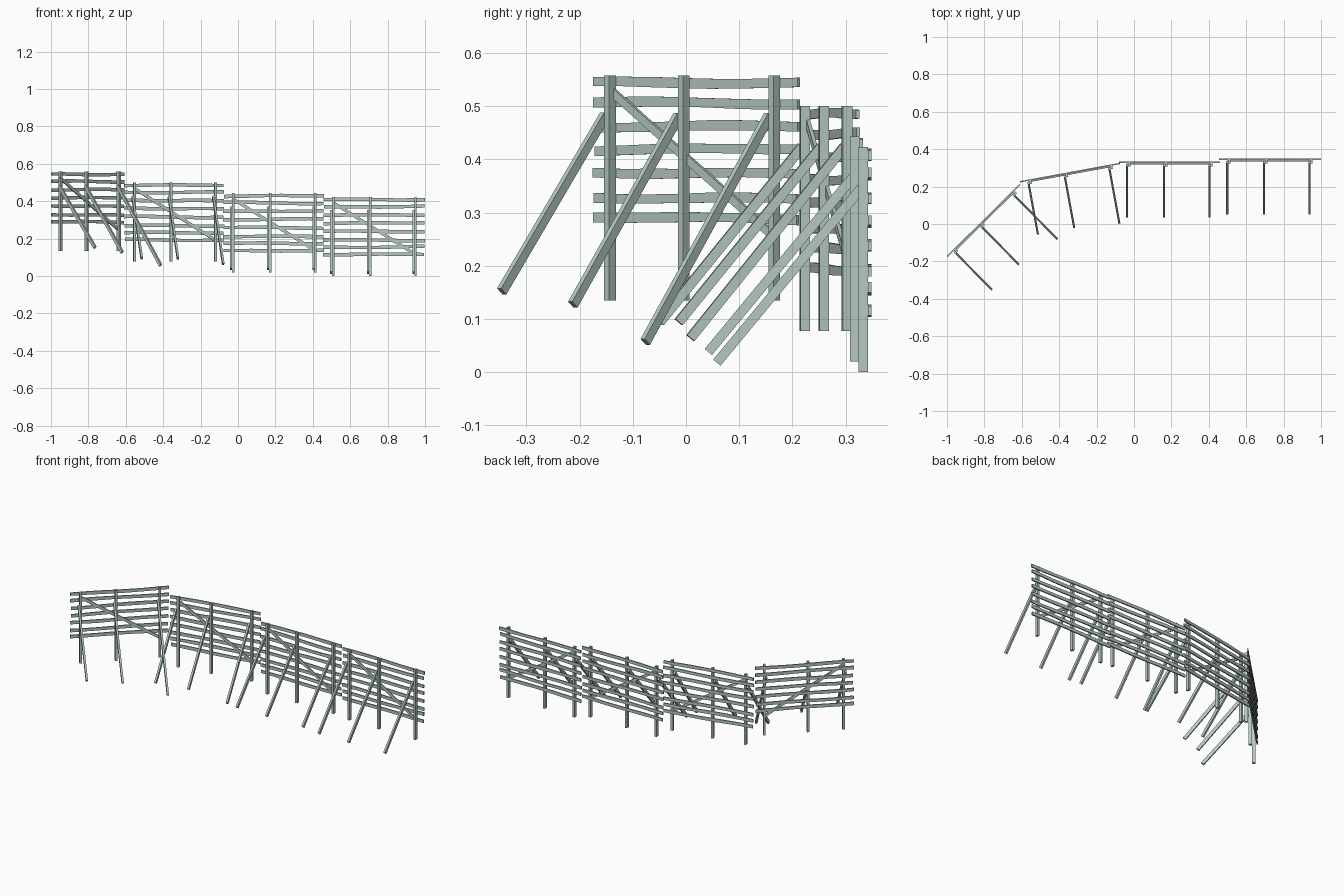
import bpy, math, random
from mathutils import Matrix, Vector

if "Cube" in bpy.data.objects:
    bpy.data.objects.remove(bpy.data.objects["Cube"])

random.seed(4)
wood = bpy.data.materials.new("pale grey green wood")
wood.diffuse_color = (0.46, 0.58, 0.52, 1)
wood.use_nodes = True
wood.node_tree.nodes["Principled BSDF"].inputs["Base Color"].default_value = wood.diffuse_color


def make(name, verts, faces, frame):
    mesh = bpy.data.meshes.new(name)
    mesh.from_pydata([frame @ Vector(v) for v in verts], [], faces)
    mesh.materials.append(wood)
    bpy.context.collection.objects.link(bpy.data.objects.new(name, mesh))


def loft(name, rings, frame):
    """Skin a row of four-cornered sections and cap both ends."""
    faces = [(3, 2, 1, 0)]
    for i in range(len(rings) - 1):
        for k in range(4):
            a, b = 4 * i + k, 4 * i + (k + 1) % 4
            faces.append((a, b, b + 4, a + 4))
    e = 4 * (len(rings) - 1)
    faces.append((e, e + 1, e + 2, e + 3))
    make(name, [v for r in rings for v in r], faces, frame)


def beam(name, a, b, side, w, d, frame):
    """Square-cut timber from a to b, w wide along side, d deep across."""
    a, b, s = Vector(a), Vector(b), Vector(side)
    t = (b - a).normalized().cross(s)
    corners = [s * (w / 2 * i) + t * (d / 2 * j)
               for i, j in ((-1, -1), (1, -1), (1, 1), (-1, 1))]
    loft(name, [[p + c for c in corners] for p in (a, b)], frame)


def rail(name, length, z, frame):
    """Thin horizontal slat with a slightly warped, weathered edge."""
    rings = []
    n = 7
    x0, x1 = random.uniform(-0.001, 0.005), length - random.uniform(-0.001, 0.005)
    tilt, phase = random.uniform(-0.003, 0.003), random.uniform(0, 6.28)
    for i in range(n + 1):
        f = i / n
        x = x0 + (x1 - x0) * f
        c = z + tilt * (2 * f - 1) + 0.002 * math.sin(phase + 6 * f)
        h = 0.0091 + random.uniform(-0.0007, 0.0007)
        rings.append([(x, -0.007, c - h), (x, 0, c - h),
                      (x, 0, c + h), (x, -0.007, c + h)])
    loft(name, rings, frame)


# start x, start y, angle, length, post foot, rail count, strut (drop, reach)
panels = [
    (-1.000, -0.170, 44.7, 0.546, 0.135, 7, ((0.330, 0.272), (0.355, 0.279), (0.425, 0.327))),
    (-0.610, 0.229, 10.4, 0.544, 0.077, 8, ((0.330, 0.272), (0.330, 0.272), (0.360, 0.294))),
    (-0.080, 0.333, 0.0, 0.540, 0.020, 8, ((0.329, 0.272),) * 3),
    (0.455, 0.349, 0.0, 0.545, 0.000, 8, ((0.329, 0.272),) * 3),
]
rail_drops = (0.014, 0.052, 0.096, 0.139, 0.184, 0.231, 0.268, 0.307)

for p, (x, y, ang, length, foot, count, struts) in enumerate(panels, 1):
    frame = Matrix.Translation((x, y, 0)) @ Matrix.Rotation(math.radians(ang), 4, 'Z')
    top = foot + 0.423
    # slats
    for i in range(count):
        rail(f"panel_{p}_rail_{i + 1}", length, top - rail_drops[i], frame)
    # upright posts with a leaning strut beside each
    for i, (px, (drop, reach)) in enumerate(zip((0.055, 0.252, 0.494), struts), 1):
        beam(f"panel_{p}_post_{i}", (px, -0.016, foot), (px, -0.016, top),
             (1, 0, 0), 0.013, 0.018, frame)
        sz = top - 0.076
        beam(f"panel_{p}_strut_{i}", (px - 0.0115, -0.019, sz),
             (px - 0.0115, -0.019 - reach, sz - drop),
             (1, 0, 0), 0.011, 0.018, frame)
    # diagonal brace
    beam(f"panel_{p}_diagonal_brace", (0.05, -0.0105, top - 0.028),
         (0.492, -0.0105, top - 0.306), (0, 1, 0), 0.007, 0.016, frame)
